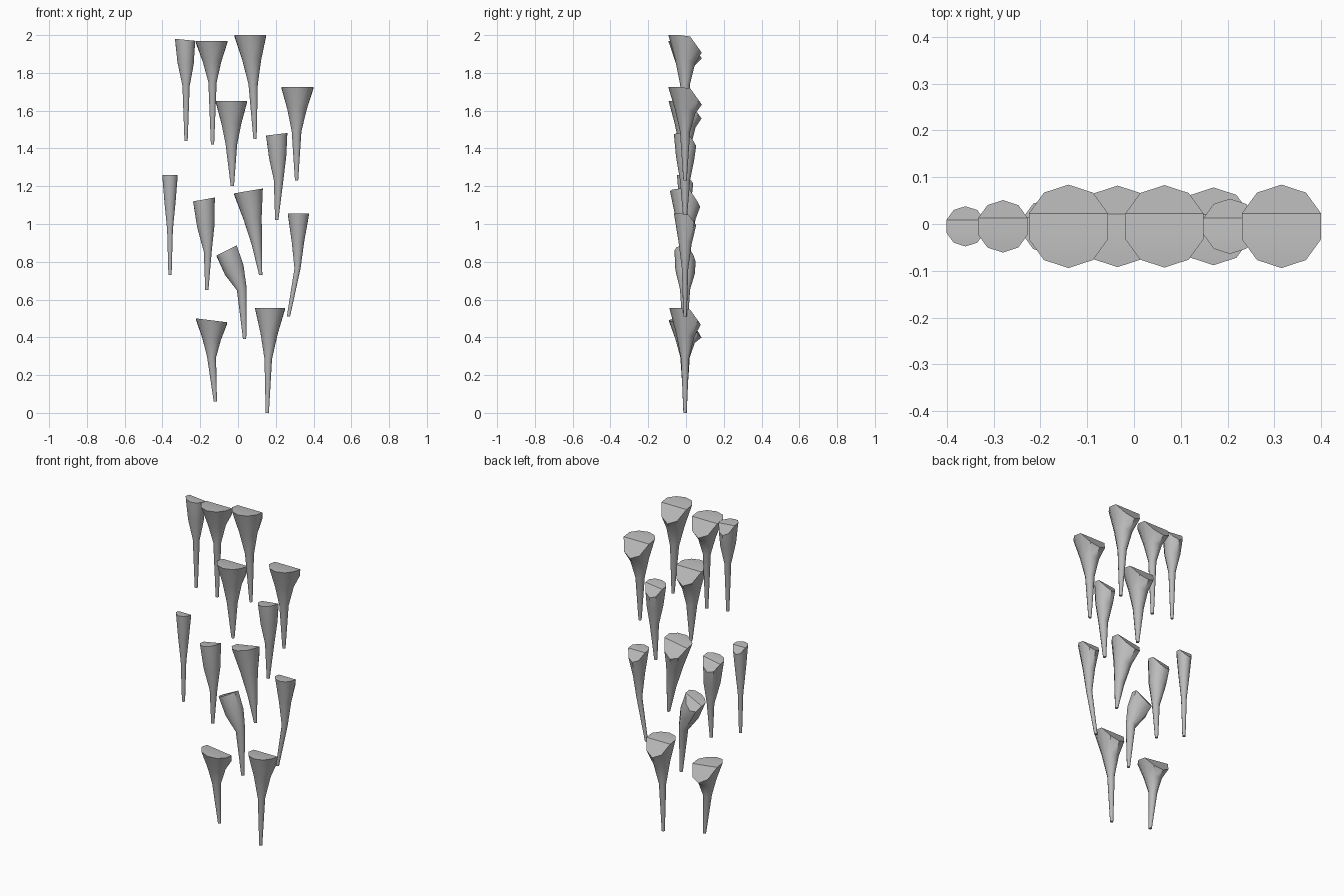
import bpy
import bmesh
from math import cos, sin, pi, radians

cube = bpy.data.objects.get("Cube")
if cube:
    bpy.data.objects.remove(cube, do_unlink=True)

SIDES = 10
TIP_RADIUS = 0.009
CENTRE_Y = -0.005

stone = bpy.data.materials.new("grey stone")
stone.use_nodes = True
stone_colour = (0.5, 0.5, 0.5, 1)
stone.diffuse_color = stone_colour
stone.node_tree.nodes["Principled BSDF"].inputs["Base Color"].default_value = stone_colour


def add_ring(bm, x, z, radius, tilt=0, drop=0):
    """Ring of points, tilted sideways and bent downwards at the back."""
    ring = []
    for i in range(SIDES):
        angle = pi / 2 + 2 * pi * i / SIDES
        dx, dy = radius * cos(angle), radius * sin(angle)
        sag = max(0, sin(angle) - 0.25) * 1.4 * radius * drop
        ring.append(bm.verts.new((x + dx, CENTRE_Y + dy, z + tilt * dx - sag)))
    return ring


def add_strip_cap(bm, ring):
    """Close the bent rim with strips running from side to side."""
    half = SIDES // 2
    bm.faces.new((ring[0], ring[1], ring[-1]))
    for i in range(1, half - 1):
        bm.faces.new((ring[i], ring[i + 1], ring[-i - 1], ring[-i]))
    bm.faces.new((ring[half - 1], ring[half], ring[half + 1]))


def stalactite(name, top, neck, tip, tilt=0, fullness=0.43):
    """Hanging spike: top and neck are (x, z, radius), tip is (x, z)."""
    bm = bmesh.new()
    flare_x = (top[0] + neck[0]) / 2
    flare_z = (top[1] + neck[1]) / 2
    flare_radius = neck[2] + fullness * (top[2] - neck[2])
    rings = [
        add_ring(bm, tip[0], tip[1], TIP_RADIUS),
        add_ring(bm, neck[0], neck[1], neck[2], tilt / 2),
        add_ring(bm, flare_x, flare_z, flare_radius, tilt, drop=0.4),
        add_ring(bm, top[0], top[1], top[2], tilt, drop=1),
    ]
    # Side walls
    for lower, upper in zip(rings, rings[1:]):
        for i in range(SIDES):
            j = (i + 1) % SIDES
            bm.faces.new((lower[i], lower[j], upper[j], upper[i]))
    # Blunt tip and bent top
    bm.faces.new(rings[0])
    add_strip_cap(bm, rings[-1])
    bmesh.ops.recalc_face_normals(bm, faces=bm.faces)

    mesh = bpy.data.meshes.new(name)
    bm.to_mesh(mesh)
    bm.free()
    mesh.materials.append(stone)
    obj = bpy.data.objects.new(name, mesh)
    bpy.context.collection.objects.link(obj)
    bpy.ops.object.select_all(action="DESELECT")
    obj.select_set(True)
    bpy.context.view_layer.objects.active = obj
    bpy.ops.object.shade_smooth_by_angle(angle=radians(40))
    return obj


# Top row
stalactite("stalactite_top_right", (-.28, 1.975, .056), (-.275, 1.73, .02), (-.275, 1.44), tilt=-.1, fullness=.7)
stalactite("stalactite_top_middle", (-.14, 1.97, .089), (-.135, 1.75, .023), (-.135, 1.42))
stalactite("stalactite_top_left", (.065, 2, .088), (.08, 1.74, .026), (.09, 1.45))

# Upper row
stalactite("stalactite_upper_middle", (-.035, 1.65, .087), (-.035, 1.42, .032), (-.03, 1.2))
stalactite("stalactite_upper_left", (.315, 1.725, .089), (.31, 1.49, .027), (.31, 1.23))
stalactite("stalactite_upper_inner", (.205, 1.475, .059), (.215, 1.235, .027), (.205, 1.02), tilt=.12, fullness=.65)

# Middle row
stalactite("stalactite_middle_outer_right", (-.36, 1.26, .043), (-.36, .97, .016), (-.36, .73), fullness=.55)
stalactite("stalactite_middle_right", (-.18, 1.13, .06), (-.16, .855, .022), (-.165, .65), tilt=.18, fullness=.7)
stalactite("stalactite_middle", (.055, 1.175, .08), (.1, .89, .028), (.12, .73), tilt=.17)
stalactite("stalactite_middle_left", (.32, 1.055, .059), (.315, .765, .017), (.267, .51))

# Lower row
stalactite("stalactite_lower_bent", (-.06, .86, .056), (.02, .655, .027), (.035, .39), tilt=.5, fullness=.85)
stalactite("stalactite_lower_right", (-.14, .49, .087), (-.14, .295, .025), (-.12, .06), tilt=-.125)
stalactite("stalactite_lower_left", (.17, .555, .083), (.16, .285, .021), (.155, 0))
